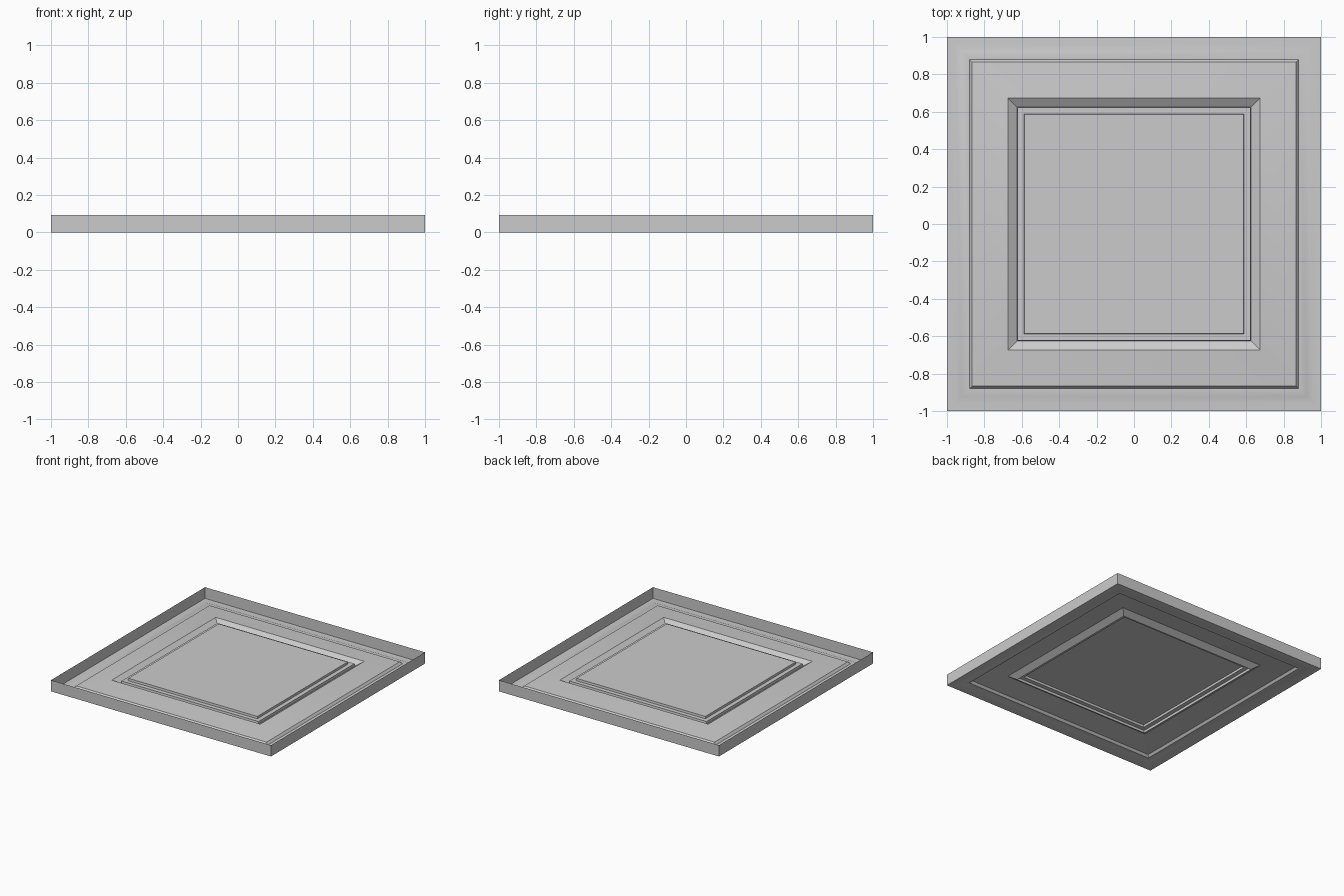
import bpy, bmesh, math

cube = bpy.data.objects.get("Cube")
if cube:
    bpy.data.objects.remove(cube)

# Single painted-metal colour
paint = bpy.data.materials.new("grey_paint")
paint.use_nodes = True
grey = (0.6, 0.6, 0.6, 1)
paint.diffuse_color = grey
paint.node_tree.nodes["Principled BSDF"].inputs["Base Color"].default_value = grey

# Pressed-sheet profile: (half width, height), from the rim inwards
profile = [
    (1.0, 0.092), (1.0, 0.0),         # upright rim
    (0.955, 0.0), (0.922, 0.012),     # soft border bevel
    (0.88, 0.012), (0.865, 0.03),     # border step
    (0.675, 0.055),                   # sloping frame
    (0.625, 0.022), (0.623, 0.042),   # groove and first step
    (0.588, 0.042), (0.586, 0.06),    # second step to the centre panel
]

# Square rings bridged into one open sheet
bm = bmesh.new()
corners = [(-1, -1), (1, -1), (1, 1), (-1, 1)]
rings = [[bm.verts.new((x * r, y * r, z)) for x, y in corners] for r, z in profile]
for outer, inner in zip(rings, rings[1:]):
    for i in range(4):
        j = (i + 1) % 4
        bm.faces.new((outer[i], outer[j], inner[j], inner[i]))
bm.faces.new(rings[-1])

mesh = bpy.data.meshes.new("ceiling_panel")
bm.to_mesh(mesh)
bm.free()
mesh.materials.append(paint)
panel = bpy.data.objects.new("ceiling_panel", mesh)
bpy.context.collection.objects.link(panel)

# Soft shading across the shallow bevels
bpy.ops.object.select_all(action='DESELECT')
panel.select_set(True)
bpy.context.view_layer.objects.active = panel
bpy.ops.object.shade_smooth_by_angle(angle=math.radians(30))
